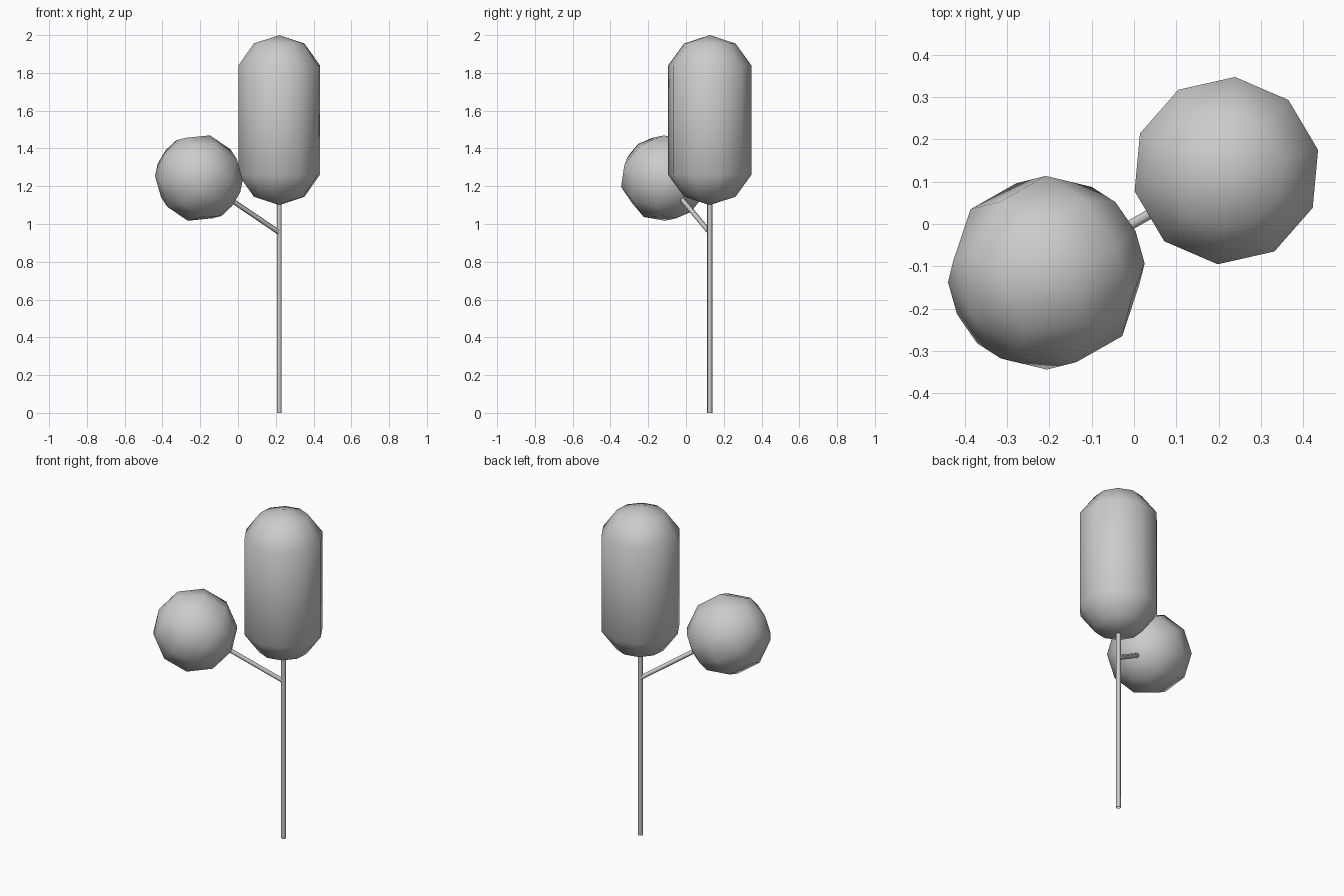
import bpy, bmesh, math
from mathutils import Vector, Matrix

if "Cube" in bpy.data.objects:
    bpy.data.objects.remove(bpy.data.objects["Cube"])

R = 0.2334                              # foliage sphere radius
TRUNK = Vector((0.218, 0.126, 0.0))
BALL = Vector((-0.207, -0.115, 1.243))


def finish(name, bm, matrix):
    bm.transform(matrix)
    bmesh.ops.recalc_face_normals(bm, faces=bm.faces)
    for f in bm.faces:
        f.smooth = True
    mesh = bpy.data.meshes.new(name)
    bm.to_mesh(mesh)
    bm.free()
    obj = bpy.data.objects.new(name, mesh)
    bpy.context.collection.objects.link(obj)
    return obj


def foliage(name, matrix, phase, stretch=0.0):
    """Ten-sided, five-ring sphere; the halves are pulled apart by stretch."""
    bm = bmesh.new()
    bmesh.ops.create_uvsphere(bm, u_segments=10, v_segments=5, radius=R)
    for v in bm.verts:
        v.co.z += math.copysign(stretch / 2, v.co.z)
    return finish(name, bm, matrix @ Matrix.Rotation(math.radians(phase), 4, 'Z'))


def stick(name, start, end, radius):
    """Thin six-sided open tube between two points."""
    d = end - start
    bm = bmesh.new()
    bmesh.ops.create_cone(bm, cap_ends=False, segments=6, radius1=radius,
                          radius2=radius, depth=d.length)
    rot = d.to_track_quat('Z', 'Y').to_matrix().to_4x4()
    return finish(name, bm, Matrix.Translation((start + end) / 2) @ rot)


# Trunk and side branch
stick("trunk", TRUNK, TRUNK + Vector((0, 0, 1.15)), 0.0135)
fork = TRUNK + Vector((0, 0, 0.955))
axis = (BALL - fork).normalized()
stick("branch", fork, BALL - axis * R * 0.85, 0.0135)

# Tall crown on the trunk
height = 0.90
foliage("tall_crown", Matrix.Translation(TRUNK + Vector((0, 0, 2.0 - height / 2))),
        -5.3, height - 2 * R)

# Round crown, its poles lined up with the branch
e1 = axis.cross(Vector((0, 0, 1))).normalized()
e2 = e1.cross(axis)
frame = Matrix((e1, e2, -axis)).transposed().to_4x4()
foliage("round_crown", Matrix.Translation(BALL) @ frame, 8)
